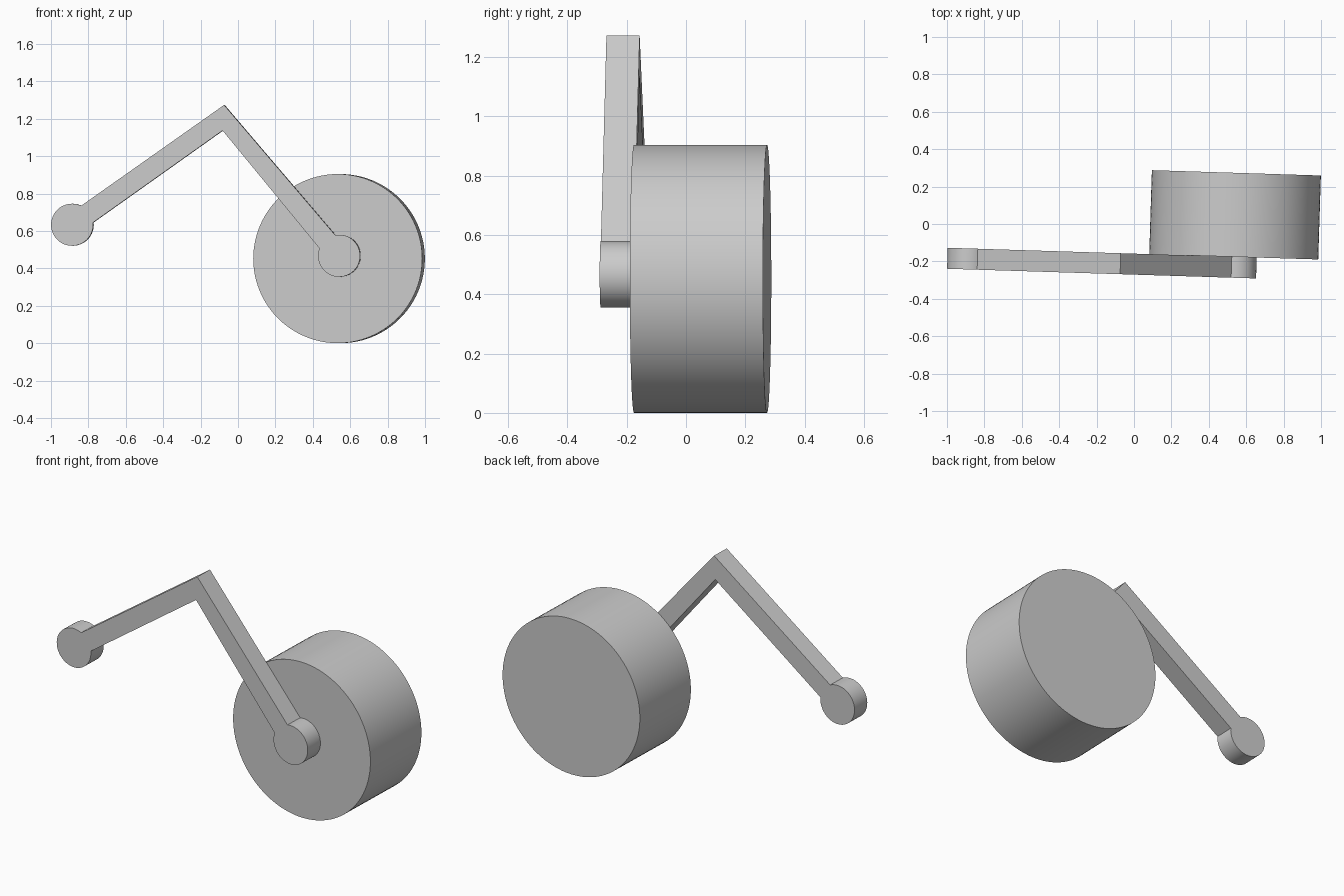
import bpy
import bmesh
from math import radians, cos, sin, asin, atan2
from mathutils import Vector

if "Cube" in bpy.data.objects:
    bpy.data.objects.remove(bpy.data.objects["Cube"], do_unlink=True)

grey = bpy.data.materials.new("light_grey")
grey.use_nodes = True
grey.diffuse_color = (0.6, 0.6, 0.6, 1)
grey.node_tree.nodes["Principled BSDF"].inputs["Base Color"].default_value = (0.6, 0.6, 0.6, 1)

YAW = radians(-1.8)  # the whole assembly is turned slightly about z


def arc(center, radius, start, sweep, steps):
    """Points along an arc in the x-z plane."""
    return [center + radius * Vector((cos(start + sweep * i / steps),
                                      sin(start + sweep * i / steps)))
            for i in range(steps + 1)]


def extrude_profile(name, points, y_front, y_back):
    """Solid made by extruding an x-z outline from y_front to y_back."""
    bm = bmesh.new()
    face = bm.faces.new([bm.verts.new((p.x, y_front, p.y)) for p in points])
    new = bmesh.ops.extrude_face_region(bm, geom=[face])["geom"]
    moved = [v for v in new if isinstance(v, bmesh.types.BMVert)]
    bmesh.ops.translate(bm, vec=(0, y_back - y_front, 0), verts=moved)
    bmesh.ops.recalc_face_normals(bm, faces=bm.faces)
    mesh = bpy.data.meshes.new(name)
    bm.to_mesh(mesh)
    bm.free()
    mesh.materials.append(grey)
    obj = bpy.data.objects.new(name, mesh)
    bpy.context.collection.objects.link(obj)
    obj.rotation_euler.z = YAW
    bpy.ops.object.select_all(action='DESELECT')
    obj.select_set(True)
    bpy.context.view_layer.objects.active = obj
    bpy.ops.object.shade_smooth_by_angle(angle=radians(30))
    return obj


# Drum
FULL = radians(360)
drum_points = arc(Vector((0.5385, 0.452)), 0.452, 0, FULL, 96)[:-1]
extrude_profile("drum", drum_points, -0.1585, 0.2905)

# Bent arm with a round boss at each end, drawn as one outline
BOSS = 0.1125
free_end = Vector((-0.879, 0.633))
hub_end = Vector((0.549, 0.467))
elbow = Vector((-0.070, 1.205))
miter = Vector((0.004, 0.0685))
spread = asin(0.055 / BOSS)


def boss(center):
    """Boss arc, open where the bar towards the elbow joins it."""
    d = elbow - center
    return arc(center, BOSS, atan2(d.y, d.x) + spread, FULL - 2 * spread, 48)


outline = boss(free_end) + [elbow - miter] + boss(hub_end) + [elbow + miter]
extrude_profile("bent_arm", outline, -0.2705, -0.1585)
